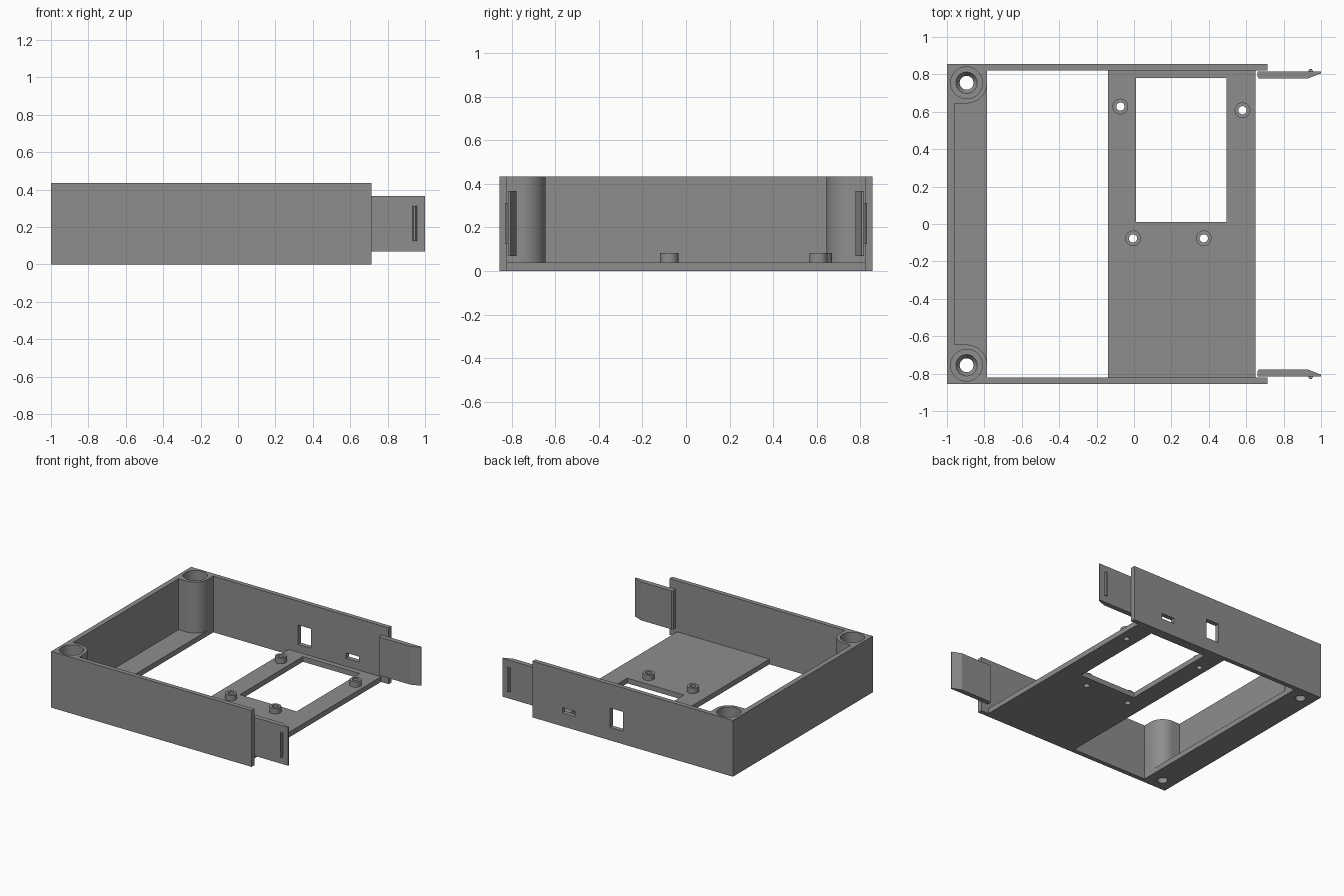
import bpy, bmesh, math

if "Cube" in bpy.data.objects:
    bpy.data.objects.remove(bpy.data.objects["Cube"])

grey = bpy.data.materials.new("mid grey")
grey.diffuse_color = (0.27, 0.27, 0.27, 1)
grey.use_nodes = True
grey.node_tree.nodes["Principled BSDF"].inputs["Base Color"].default_value = grey.diffuse_color
H, T = 0.435, 0.04            # wall height, floor thickness
XL, XR, Y, YI = -1.0, 0.715, 0.855, 0.82
PX, PY, PR = -0.895, 0.755, 0.11   # corner screw posts


def make(name, bm):
    bmesh.ops.recalc_face_normals(bm, faces=bm.faces)
    me = bpy.data.meshes.new(name)
    bm.to_mesh(me)
    bm.free()
    me.materials.append(grey)
    ob = bpy.data.objects.new(name, me)
    bpy.context.collection.objects.link(ob)
    return ob


def prism(name, pts, z0, z1):
    """Extrude an outline in the xy plane from z0 to z1."""
    bm = bmesh.new()
    f = bm.faces.new([bm.verts.new((x, y, z0)) for x, y in pts])
    r = bmesh.ops.extrude_face_region(bm, geom=[f])
    bmesh.ops.translate(bm, vec=(0, 0, z1 - z0),
                        verts=[v for v in r["geom"] if isinstance(v, bmesh.types.BMVert)])
    return make(name, bm)


def box(name, x0, x1, y0, y1, z0, z1):
    return prism(name, [(x0, y0), (x1, y0), (x1, y1), (x0, y1)], z0, z1)


def lathe(name, cx, cy, prof, n=48, closed=False):
    """Revolve (radius, z) points; open profiles get flat caps."""
    bm = bmesh.new()
    rings = [[bm.verts.new((cx + r * math.cos(2 * math.pi * i / n),
                            cy + r * math.sin(2 * math.pi * i / n), z))
              for i in range(n)] for r, z in prof]
    pairs = list(zip(rings, rings[1:]))
    if closed:
        pairs.append((rings[-1], rings[0]))
    else:
        bm.faces.new(rings[0])
        bm.faces.new(rings[-1])
    for a, b in pairs:
        for i in range(n):
            j = (i + 1) % n
            bm.faces.new((a[i], a[j], b[j], b[i]))
    return make(name, bm)


def combine(ob, tool, op):
    m = ob.modifiers.new(op, "BOOLEAN")
    m.operation, m.object, m.solver = op, tool, "EXACT"
    bpy.context.view_layer.objects.active = ob
    bpy.ops.object.modifier_apply(modifier=m.name)
    bpy.data.objects.remove(tool)


def smooth(ob):
    bpy.ops.object.select_all(action="DESELECT")
    ob.select_set(True)
    bpy.context.view_layer.objects.active = ob
    bpy.ops.object.shade_smooth_by_angle(angle=math.radians(30))


# U-shaped wall with rounded screw posts in both corners
arc = [(PX + PR * math.cos(a), PY - PR * math.sin(a))
       for a in (math.pi / 2 * i / 16 for i in range(17))]
half = [(XL, Y), (XR, Y), (XR, YI), (PX + PR, YI)] + arc + [(-0.96, PY - PR)]
tray = prism("tray", half + [(x, -y) for x, y in reversed(half)], 0, H)

# floor strip along the end wall, and the mounting plate
combine(tray, box("strip", -0.98, -0.785, -0.84, 0.84, 0, T), "UNION")
combine(tray, box("plate", -0.14, 0.65, -0.84, 0.84, 0, T), "UNION")

# countersunk screw wells
for s in (-1, 1):
    combine(tray, lathe("well", PX, s * PY, [(0.037, -0.1), (0.037, 0.03), (0.057, 0.06),
                                             (0.085, 0.06), (0.085, 0.6)]), "DIFFERENCE")

# opening in the plate, and two port openings in the rear wall
combine(tray, box("opening", 0.01, 0.495, 0.01, 0.78, -0.1, 0.2), "DIFFERENCE")
combine(tray, box("square_port", -0.06, 0.052, 0.8, 0.9, 0.10, 0.25), "DIFFERENCE")
combine(tray, box("slot_port", 0.35, 0.46, 0.8, 0.9, 0.103, 0.145), "DIFFERENCE")

# standoffs with through holes
for i, (x, y) in enumerate([(-0.073, 0.628), (0.58, 0.608), (-0.005, -0.077), (0.373, -0.077)]):
    combine(tray, lathe("hole", x, y, [(0.022, -0.1), (0.022, 0.2)], 32), "DIFFERENCE")
    smooth(lathe(f"standoff_{i + 1}", x, y,
                 [(0.022, T), (0.042, T), (0.042, 0.082), (0.022, 0.082)], 32, True))
smooth(tray)

# spring clips with a catch ridge at each open end
for s, side in ((-1, "front"), (1, "rear")):
    prism(f"{side}_clip", [(x, s * y) for x, y in
          [(0.66, 0.787), (0.668, 0.778), (0.93, 0.778), (1.0, 0.806), (1.0, 0.816), (0.66, 0.816)]],
          0.07, 0.367)
    prism(f"{side}_catch", [(x, s * y) for x, y in
          [(0.932, 0.81), (0.932, 0.82), (0.939, 0.83), (0.949, 0.83), (0.956, 0.82), (0.956, 0.81)]],
          0.125, 0.312)
